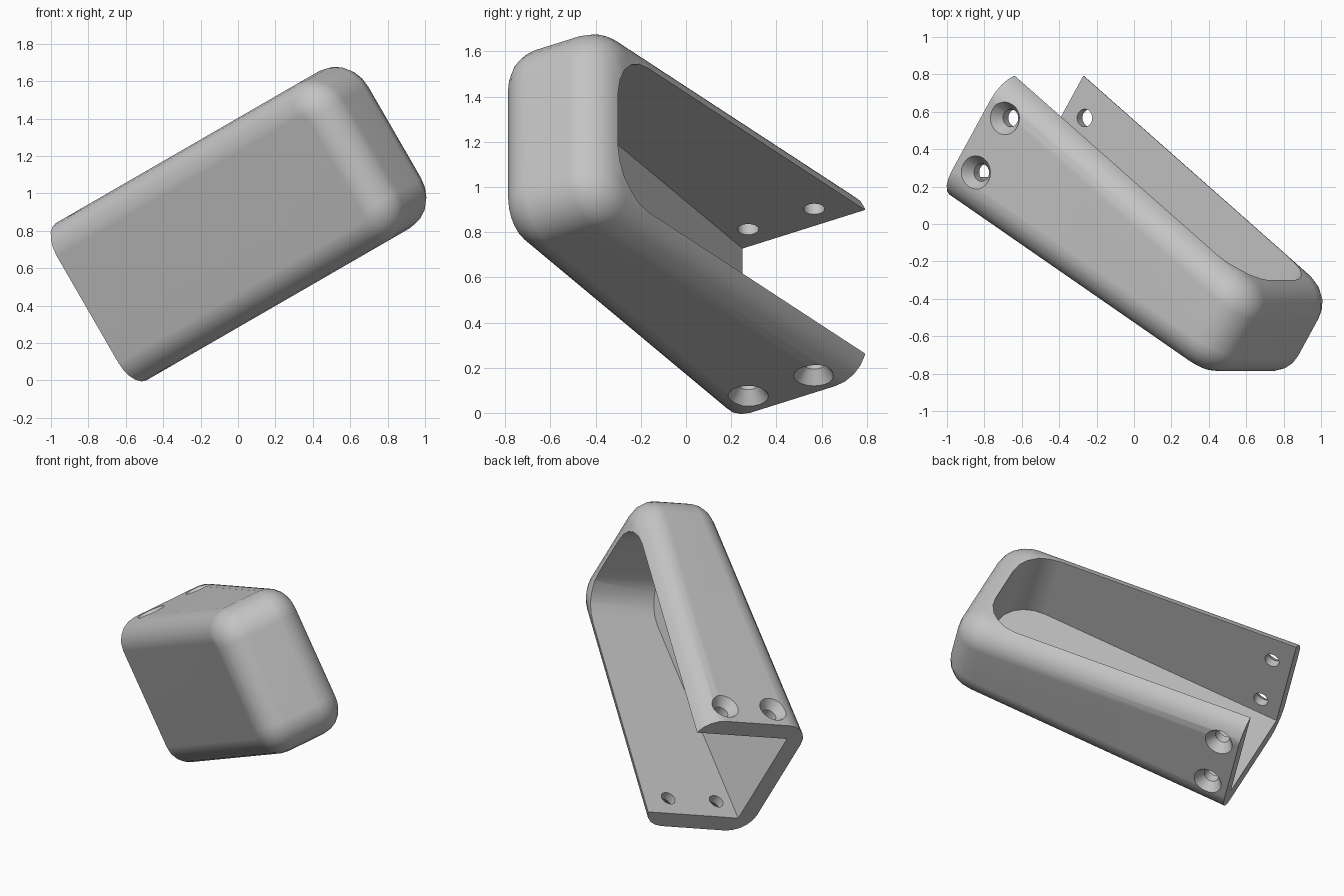
import bpy, bmesh, math
from mathutils import Matrix, Vector

if "Cube" in bpy.data.objects:
    bpy.data.objects.remove(bpy.data.objects["Cube"])

# Local frame: x = length, y = depth, z = width; tilted 30 degrees about the y axis
c, s = math.cos(math.radians(30)), 0.5
FRAME = Matrix(((c, 0, -s, -s * 0.73), (0, 1, 0, 0), (s, 0, c, c * 0.73), (0, 0, 0, 1)))

grey = bpy.data.materials.new("grey")
grey.diffuse_color = (0.55, 0.55, 0.55, 1)
grey.use_nodes = True
grey.node_tree.nodes["Principled BSDF"].inputs["Base Color"].default_value = grey.diffuse_color


def finish(name, bm):
    bmesh.ops.recalc_face_normals(bm, faces=bm.faces)
    me = bpy.data.meshes.new(name)
    bm.to_mesh(me)
    bm.free()
    me.materials.append(grey)
    ob = bpy.data.objects.new(name, me)
    bpy.context.collection.objects.link(ob)
    ob.matrix_world = FRAME
    return ob


def prism(profile, half, corner):
    """Profile is open-back, closed-back, closed-rim, open-rim; closed-end corners are rounded."""
    bm = bmesh.new()
    lo = [bm.verts.new((x, y, -half)) for x, y in profile]
    hi = [bm.verts.new((x, y, half)) for x, y in profile]
    bm.faces.new(lo[::-1])
    bm.faces.new(hi)
    for i in range(4):
        j = (i + 1) % 4
        bm.faces.new((lo[i], lo[j], hi[j], hi[i]))
    bmesh.ops.recalc_face_normals(bm, faces=bm.faces)
    ends = [bm.edges.get((r[1], r[2])) for r in (lo, hi)]
    bmesh.ops.bevel(bm, geom=ends, offset=corner, offset_type='OFFSET', segments=5,
                    profile=0.5, affect='EDGES', clamp_overlap=False)
    return bm


# Outer shell: rounded along the back and rim outlines, square at the open end
back0, back1, rim1, rim0 = (-0.507, 0.152), (1.157, -0.846), (1.447, -0.386), (-0.100, 0.798)
bm = prism([back0, back1, rim1, rim0], 0.485, 0.20)
bm.normal_update()


def outline_normal(p, q):
    return Vector((q[1] - p[1], p[0] - q[0], 0)).normalized()


back_n, rim_n = outline_normal(back0, back1), outline_normal(rim1, rim0)
open_n = outline_normal(rim0, back0)
edges = []
for e in bm.edges:
    ns = [f.normal for f in e.link_faces]
    on_outline = any(n.dot(back_n) > 0.999 or n.dot(rim_n) > 0.999 for n in ns)
    if on_outline and not any(n.dot(open_n) > 0.999 for n in ns):
        edges.append(e)
bmesh.ops.bevel(bm, geom=edges, offset=0.158, offset_type='OFFSET', segments=5,
                profile=0.5, affect='EDGES', clamp_overlap=False)
bracket = finish("bracket_shell", bm)

# Cavity: open at the rim side and at one end
floor0, floor1, top1 = (-0.445, 0.25), (1.105, -0.68), (1.328, -0.305)


def along(p, q, t):
    return (p[0] + (q[0] - p[0]) * t, p[1] + (q[1] - p[1]) * t)


start = along(floor1, floor0, 1.2)
bm = prism([start, floor1, along(floor1, top1, 2.0), (start[0] + 0.6, start[1] + 1.0)], 0.367, 0.225)
cutters = [finish("cavity_cutter", bm)]


# Countersunk screw holes, two through each side wall
def screw_cutter(x, y, side):
    rings = [(0.25, 0.047), (0.425, 0.047), (0.485, 0.090), (0.55, 0.090)]
    bm = bmesh.new()
    loops = [[bm.verts.new((x + r * math.cos(k * math.tau / 24), y + r * math.sin(k * math.tau / 24), side * z))
              for k in range(24)] for z, r in rings]
    for a, b in zip(loops, loops[1:]):
        for k in range(24):
            m = (k + 1) % 24
            bm.faces.new((a[k], a[m], b[m], b[k]))
    bm.faces.new(loops[0])
    bm.faces.new(loops[-1])
    return finish("screw_hole_cutter", bm)


for side in (-1, 1):
    for x, y in ((-0.275, 0.275), (-0.095, 0.567)):
        cutters.append(screw_cutter(x, y, side))

# Cut the cavity and holes, then smooth the rounded surfaces
bpy.context.view_layer.objects.active = bracket
bracket.select_set(True)
for cutter in cutters:
    mod = bracket.modifiers.new("cut", 'BOOLEAN')
    mod.operation, mod.solver, mod.object = 'DIFFERENCE', 'EXACT', cutter
    bpy.ops.object.modifier_apply(modifier=mod.name)
for cutter in cutters:
    bpy.data.objects.remove(cutter)
bpy.ops.object.shade_smooth_by_angle(angle=math.radians(35))
normals = bracket.modifiers.new("even_shading", 'WEIGHTED_NORMAL')
normals.keep_sharp = True
